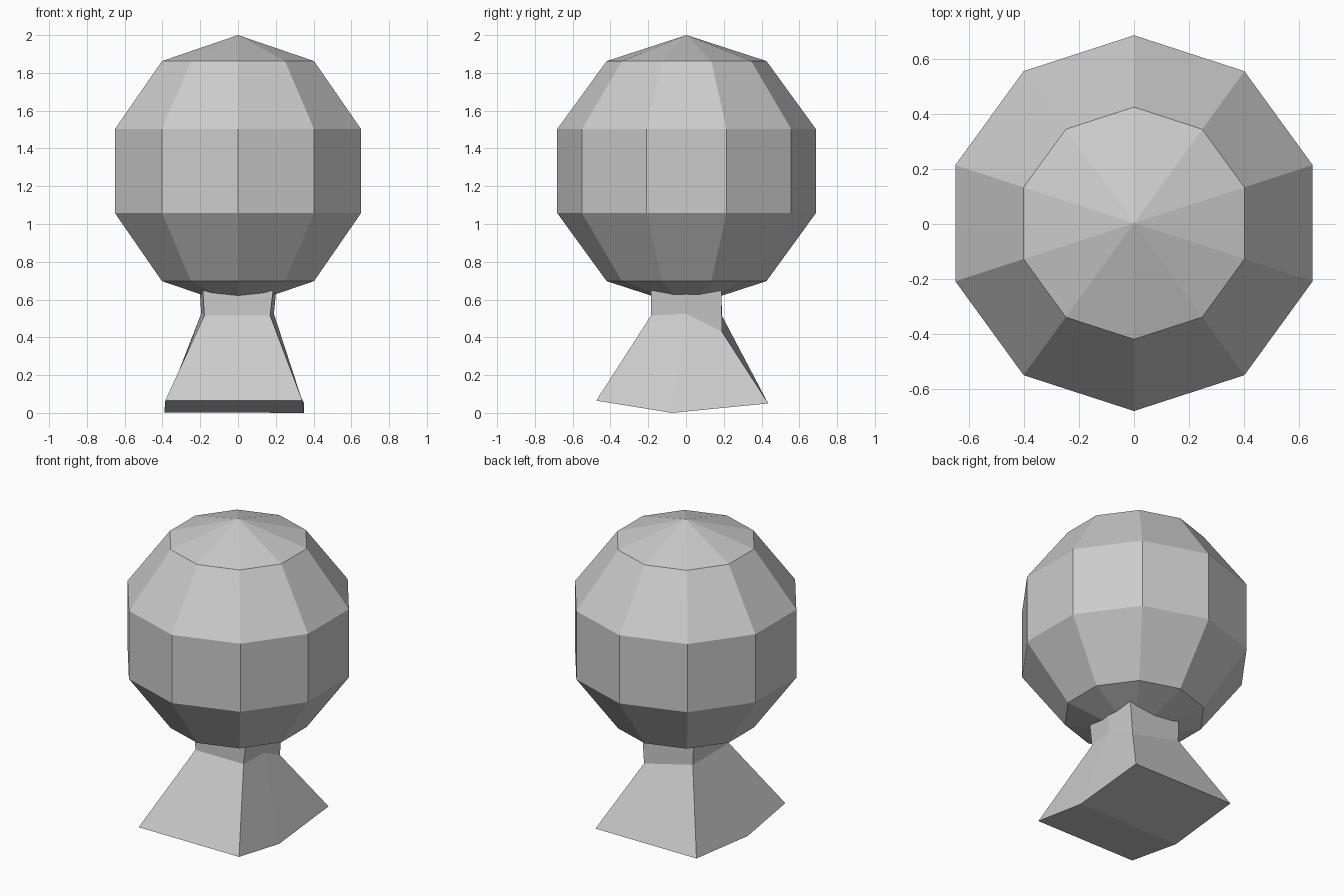
import bpy
from math import sin, cos, pi

if "Cube" in bpy.data.objects:
    bpy.data.objects.remove(bpy.data.objects["Cube"])


def make(name, verts, faces):
    mesh = bpy.data.meshes.new(name)
    mesh.from_pydata(verts, [], faces)
    mesh.update()
    obj = bpy.data.objects.new(name, mesh)
    bpy.context.collection.objects.link(obj)
    return obj


def bridge(n, levels):
    """Side quads between stacked rings of n vertices."""
    return [(l * n + i, l * n + (i + 1) % n, (l + 1) * n + (i + 1) % n, (l + 1) * n + i)
            for l in range(levels - 1) for i in range(n)]


# Faceted ball: 10 segments, 5 bands, a corner on the y axis
SEG, BANDS, R, CY, CZ = 10, 5, 0.72, 0.003, 1.28
verts = []
for ring in range(1, BANDS):
    t = pi * ring / BANDS
    for s in range(SEG):
        a = pi / 2 + 2 * pi * s / SEG
        verts.append((R * sin(t) * cos(a), CY + R * sin(t) * sin(a), CZ - R * cos(t)))
faces = bridge(SEG, BANDS - 1)
bottom, top = len(verts), len(verts) + 1
verts += [(0, CY, CZ - R), (0, CY, CZ + R)]
last = (BANDS - 2) * SEG
for s in range(SEG):
    n = (s + 1) % SEG
    faces += [(bottom, n, s), (top, last + s, last + n)]
make("ball", verts, faces)

# Flared foot with neck: rings of front left, front right, mid right,
# back right, back left, mid left
foot = [(-0.385, -0.475, 0.065), (0.34, -0.475, 0.065), (0.35, -0.075, 0.0),
        (0.35, 0.435, 0.05), (-0.38, 0.435, 0.05), (-0.39, -0.08, 0.003)]
waist = [(-0.178, -0.185, 0.515), (0.17, -0.185, 0.515), (0.19, 0.0, 0.525),
         (0.17, 0.19, 0.43), (-0.182, 0.19, 0.515), (-0.195, 0.0, 0.525)]
neck = [(-0.187, -0.185, 0.66), (0.187, -0.185, 0.66), (0.203, 0.0, 0.66),
        (0.187, 0.188, 0.66), (-0.187, 0.188, 0.66), (-0.203, 0.0, 0.66)]
faces = bridge(6, 3)
faces += [(0, 5, 2, 1), (5, 4, 3, 2), tuple(range(12, 18))]
make("stand", foot + waist + neck, faces)
